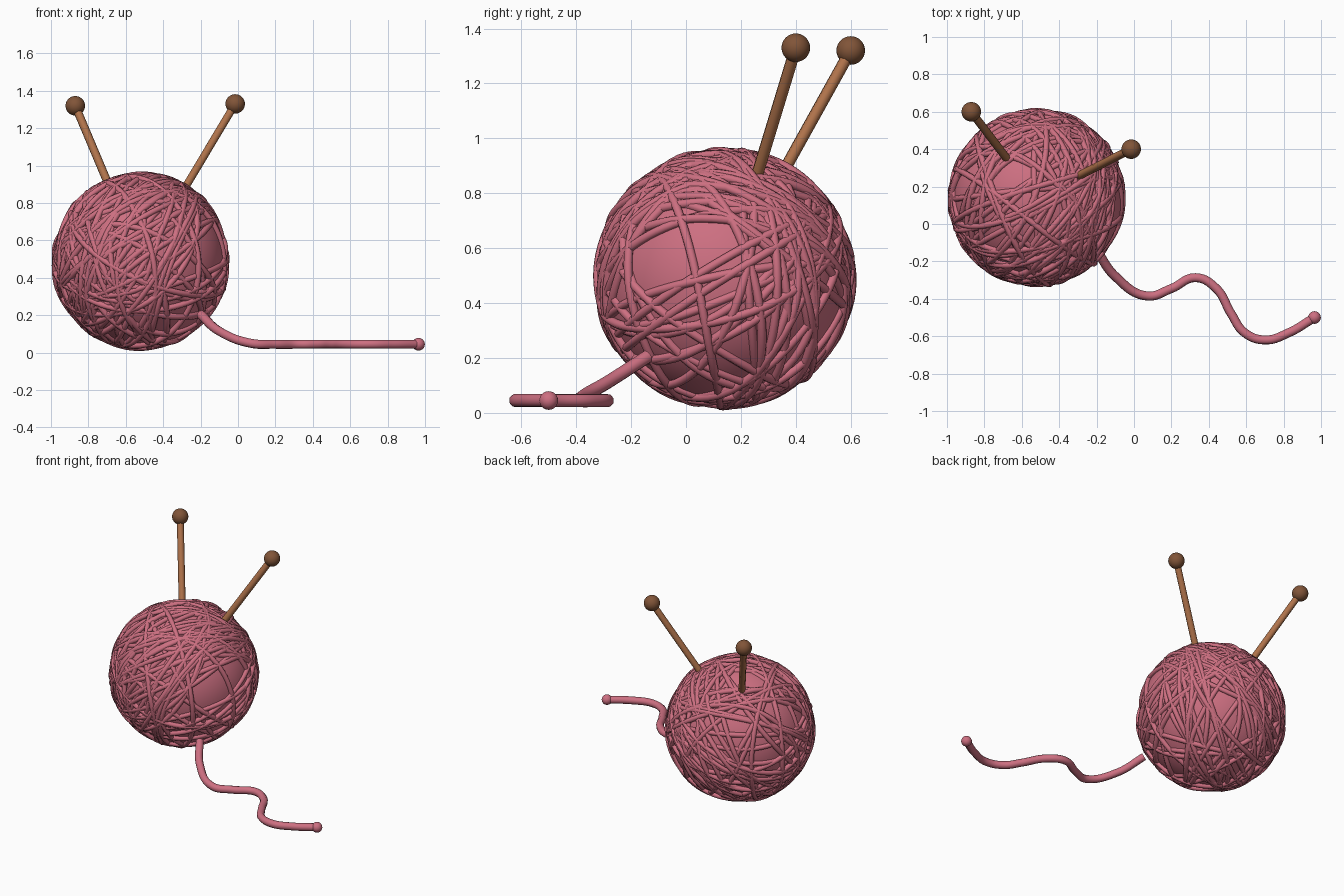
import bpy, math, random
from mathutils import Vector

random.seed(11)
if "Cube" in bpy.data.objects:
    bpy.data.objects.remove(bpy.data.objects["Cube"])


def material(name, rgb):
    m = bpy.data.materials.new(name)
    m.use_nodes = True
    m.diffuse_color = (*rgb, 1)
    m.node_tree.nodes["Principled BSDF"].inputs["Base Color"].default_value = (*rgb, 1)
    return m


PINK = material("pink yarn", (0.61, 0.16, 0.22))
WOOD = material("light wood", (0.43, 0.17, 0.07))
DARK = material("dark wood", (0.22, 0.09, 0.04))
CENTRE = Vector((-0.52, 0.14, 0.49))


def sphere(name, loc, radius, mat, segments=32):
    bpy.ops.mesh.primitive_uv_sphere_add(segments=segments, ring_count=segments // 2,
                                         radius=radius, location=loc)
    ob = bpy.context.object
    ob.name = name
    ob.data.materials.append(mat)
    bpy.ops.object.shade_smooth()
    return ob


def tube(name, paths, radius, mat, cyclic=False, kind='POLY'):
    """Sweep a round section along each path, then turn it into a mesh."""
    cu = bpy.data.curves.new(name, 'CURVE')
    cu.dimensions = '3D'
    cu.bevel_depth = radius
    cu.bevel_resolution = 2
    cu.use_fill_caps = not cyclic
    for pts in paths:
        sp = cu.splines.new(kind)
        if kind == 'BEZIER':
            sp.bezier_points.add(len(pts) - 1)
            for bp, p in zip(sp.bezier_points, pts):
                bp.co = p
                bp.handle_left_type = bp.handle_right_type = 'AUTO'
        else:
            sp.points.add(len(pts) - 1)
            for q, p in zip(sp.points, pts):
                q.co = (*p, 1)
        sp.use_cyclic_u = cyclic
        sp.use_smooth = True
    ob = bpy.data.objects.new(name, cu)
    bpy.context.collection.objects.link(ob)
    bpy.ops.object.select_all(action='DESELECT')
    ob.select_set(True)
    bpy.context.view_layer.objects.active = ob
    cu.materials.append(mat)
    bpy.ops.object.convert(target='MESH')
    bpy.ops.object.shade_smooth_by_angle(angle=math.radians(50))
    return bpy.context.object


# Ball core
sphere("yarn_core", CENTRE, 0.455, PINK, 64)

# Yarn windings: tilted loops that leave a few patches of the core bare
BARE = [(Vector(d).normalized(), gap) for d, gap in (
    ((0.8, -0.55, 0.15), 0.2), ((0.93, -0.1, 0.3), 0.2), ((0.5, -0.2, -0.85), 0.12),
    ((-0.3, 0.25, 0.9), 0.1), ((0.45, 0.85, -0.3), 0.13))]


def winding():
    while True:
        n = Vector([random.gauss(0, 1) for _ in range(3)]).normalized()
        h = random.uniform(-0.4, 0.4)
        if all(abs(n.dot(d) - h) > gap for d, gap in BARE):
            break
    u = n.orthogonal().normalized()
    v = n.cross(u)
    phase = random.uniform(0, math.tau)
    r = random.uniform(0.453, 0.463)
    pts = []
    for i in range(80):
        a = math.tau * i / 80
        lift = h + 0.04 * math.sin(2 * a + phase)
        d = (u * math.cos(a) + v * math.sin(a)) * math.sqrt(1 - lift * lift) + n * lift
        pts.append(CENTRE + d * (r + 0.004 * math.sin(5 * a + phase)))
    return pts


tube("yarn_windings", [winding() for _ in range(58)], 0.0165, PINK, cyclic=True)

# Loose tail lying on the ground
Z = 0.045
tail = [(-0.2, -0.14, 0.205), (-0.1, -0.28, 0.115), (0.07, -0.385, 0.05), (0.2, -0.345, Z),
        (0.33, -0.287, Z), (0.44, -0.345, Z), (0.52, -0.48, Z), (0.59, -0.58, Z),
        (0.7, -0.62, Z), (0.83, -0.58, Z), (0.965, -0.5, Z)]
tube("yarn_tail", [tail], 0.025, PINK, kind='BEZIER')
sphere("yarn_tail_end", tail[-1], 0.034, PINK, 24)

# Knitting needles with round heads
for side, head, entry in (("right", (-0.87, 0.6, 1.32), (-0.68, 0.35, 0.87)),
                          ("left", (-0.015, 0.4, 1.33), (-0.29, 0.26, 0.87))):
    head, entry = Vector(head), Vector(entry)
    tip = entry + (entry - head) * 0.35
    tube("needle_" + side, [[tip, head]], 0.022, WOOD)
    sphere("needle_head_" + side, head, 0.052, DARK)
